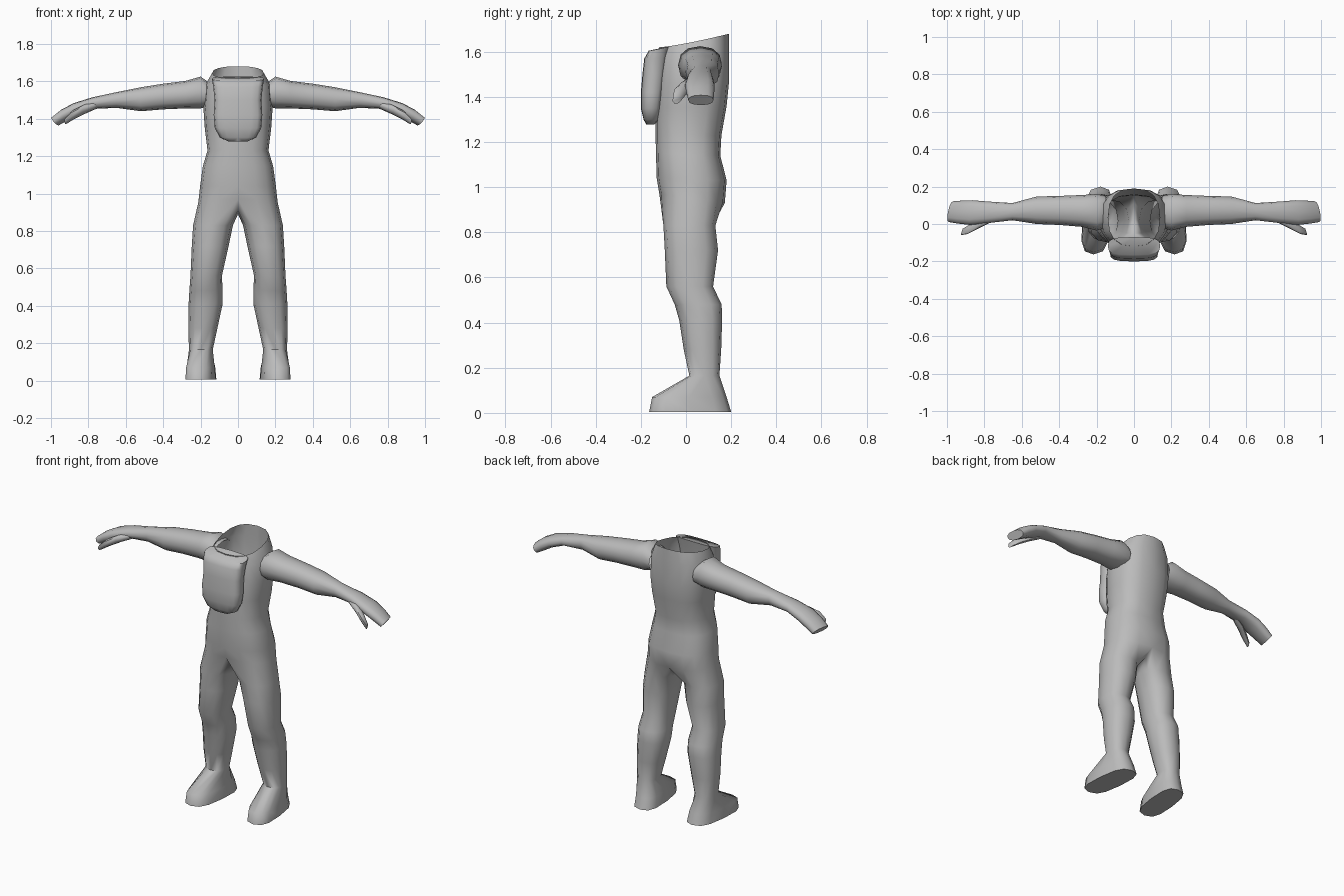
import bpy, bmesh
from math import sin, cos, radians

if "Cube" in bpy.data.objects:
    bpy.data.objects.remove(bpy.data.objects["Cube"])

grey = bpy.data.materials.new("plain grey")
grey.use_nodes = True
colour = (0.5, 0.5, 0.5, 1)
grey.diffuse_color = colour
grey.node_tree.nodes["Principled BSDF"].inputs["Base Color"].default_value = colour


def power(v, p):
    return abs(v) ** p * (1 if v >= 0 else -1)


def strip(bm, a, b, closed=True):
    n = len(a)
    for i in range(n if closed else n - 1):
        j = (i + 1) % n
        bm.faces.new((a[i], a[j], b[j], b[i]))


def oval(bm, place, u0, u1, v0, v1, p=0.85, n=12, start=-120):
    """Ring of n points in a box; place turns (u, v) into a position."""
    ring = []
    for i in range(n):
        t = radians(start + 360 * i / n)
        u = (u0 + u1) / 2 + (u1 - u0) / 2 * power(cos(t), p)
        v = (v0 + v1) / 2 + (v1 - v0) / 2 * power(sin(t), p)
        ring.append(bm.verts.new(place(u, v)))
    return ring


def half_ring(bm, zf, zb, hx, yf, yb, p=0.8):
    """Open half ring from front centre round the left side to back centre."""
    ring = []
    for i in range(9):
        t = radians(-90 + 22.5 * i)
        s = power(sin(t), p)
        x = 0 if i in (0, 8) else hx * power(cos(t), p)
        z = zf + (zb - zf) * ((s + 1) / 2) ** 1.3
        ring.append(bm.verts.new((x, (yf + yb) / 2 + (yb - yf) / 2 * s, z)))
    return ring


def finish(bm, name):
    """Turn a left half into a mirrored, smooth object."""
    bmesh.ops.recalc_face_normals(bm, faces=bm.faces)
    mesh = bpy.data.meshes.new(name)
    bm.to_mesh(mesh)
    bm.free()
    mesh.materials.append(grey)
    obj = bpy.data.objects.new(name, mesh)
    bpy.context.collection.objects.link(obj)
    mirror = obj.modifiers.new("Mirror", "MIRROR")
    mirror.use_clip = True
    for o in bpy.context.selected_objects:
        o.select_set(False)
    obj.select_set(True)
    bpy.context.view_layer.objects.active = obj
    bpy.ops.object.shade_smooth_by_angle(angle=radians(60))
    return obj


# torso with open neck: front z, back z, half width, front y, back y
bm = bmesh.new()
torso = [(1.62, 1.68, .138, -.12, .19), (1.57, 1.6, .175, -.12, .19),
         (1.46, 1.46, .185, -.13, .19), (1.35, 1.36, .178, -.135, .18),
         (1.23, 1.23, .163, -.135, .157), (1.15, 1.14, .188, -.133, .152),
         (1.04, 1.03, .203, -.13, .18), (.97, .93, .212, -.118, .172)]
rings = [half_ring(bm, *r) for r in torso]
for a, b in zip(rings, rings[1:]):
    strip(bm, a, b, False)

# legs grow from the hip ring and the crotch seam
crotch = [bm.verts.new((0, y, z)) for y, z in ((.11, .89), (.03, .89), (-.05, .91))]
ring = rings[-1] + crotch
legs = [(.83, .027, .24, -.1, .13), (.72, .05, .247, -.094, .142),
        (.56, .086, .254, -.087, .12), (.48, .082, .26, -.05, .158),
        (.41, .082, .264, -.03, .16), (.28, .11, .266, -.01, .156),
        (.165, .135, .262, .015, .148)]
for z, *box in legs:
    nxt = oval(bm, lambda u, v: (u, v, z), *box)
    strip(bm, ring, nxt)
    ring = nxt

# feet, turned out slightly
for z, *box in [(.07, .126, .276, -.15, .18), (.005, .121, .279, -.163, .2)]:
    nxt = oval(bm, lambda u, v: (u - .1 * v, v, z), *box, p=.7)
    strip(bm, ring, nxt)
    ring = nxt
bm.faces.new(ring)
finish(bm, "body")

# arms and hands: x, front y, back y, bottom z, top z, tip lean
bm = bmesh.new()
arm = [(.15, -.02, .15, 1.47, 1.59, 0), (.2, -.035, .16, 1.455, 1.625, 0),
       (.28, -.015, .155, 1.455, 1.602, 0), (.4, -.005, .15, 1.45, 1.587, 0),
       (.52, 0, .147, 1.44, 1.568, 0), (.65, .02, .112, 1.458, 1.542, 0),
       (.78, .005, .12, 1.452, 1.514, 0), (.87, -.005, .127, 1.42, 1.483, .3),
       (.93, .002, .125, 1.39, 1.447, .6), (.978, .01, .122, 1.364, 1.408, .8)]
ring = None
for x, y0, y1, z0, z1, lean in arm:
    mid = (z0 + z1) / 2
    nxt = oval(bm, lambda u, v: (x + lean * (v - mid - .25 * (u - .06)), u, v), y0, y1, z0, z1)
    if ring:
        strip(bm, ring, nxt)
    ring = nxt
bm.faces.new(ring)
finish(bm, "arms")

# thumbs
bm = bmesh.new()
ring = None
for x, y0, y1, z0, z1 in [(.77, .01, .06, 1.455, 1.495), (.83, -.025, .04, 1.425, 1.475),
                          (.88, -.055, 0, 1.395, 1.445), (.915, -.06, -.025, 1.37, 1.405)]:
    nxt = oval(bm, lambda u, v: (x - .3 * (u + .02), u, v), y0, y1, z0, z1, n=8)
    if ring:
        strip(bm, ring, nxt)
    ring = nxt
bm.faces.new(ring)
finish(bm, "thumbs")

# chest pad with rounded bottom, tucked against the chest
bm = bmesh.new()
pad = [(1.605, 1.625, .14, -.165, -.07), (1.57, 1.57, .132, -.185, -.08),
       (1.5, 1.5, .125, -.193, -.09), (1.42, 1.42, .13, -.2, -.1),
       (1.35, 1.35, .124, -.2, -.11), (1.3, 1.3, .098, -.188, -.12),
       (1.278, 1.278, .05, -.176, -.14)]
rings = [half_ring(bm, *r, p=.6) for r in pad]
for a, b in zip(rings, rings[1:]):
    strip(bm, a, b, False)
bm.faces.new(rings[-1])
bm.faces.new(rings[0])
finish(bm, "chest_pad")
